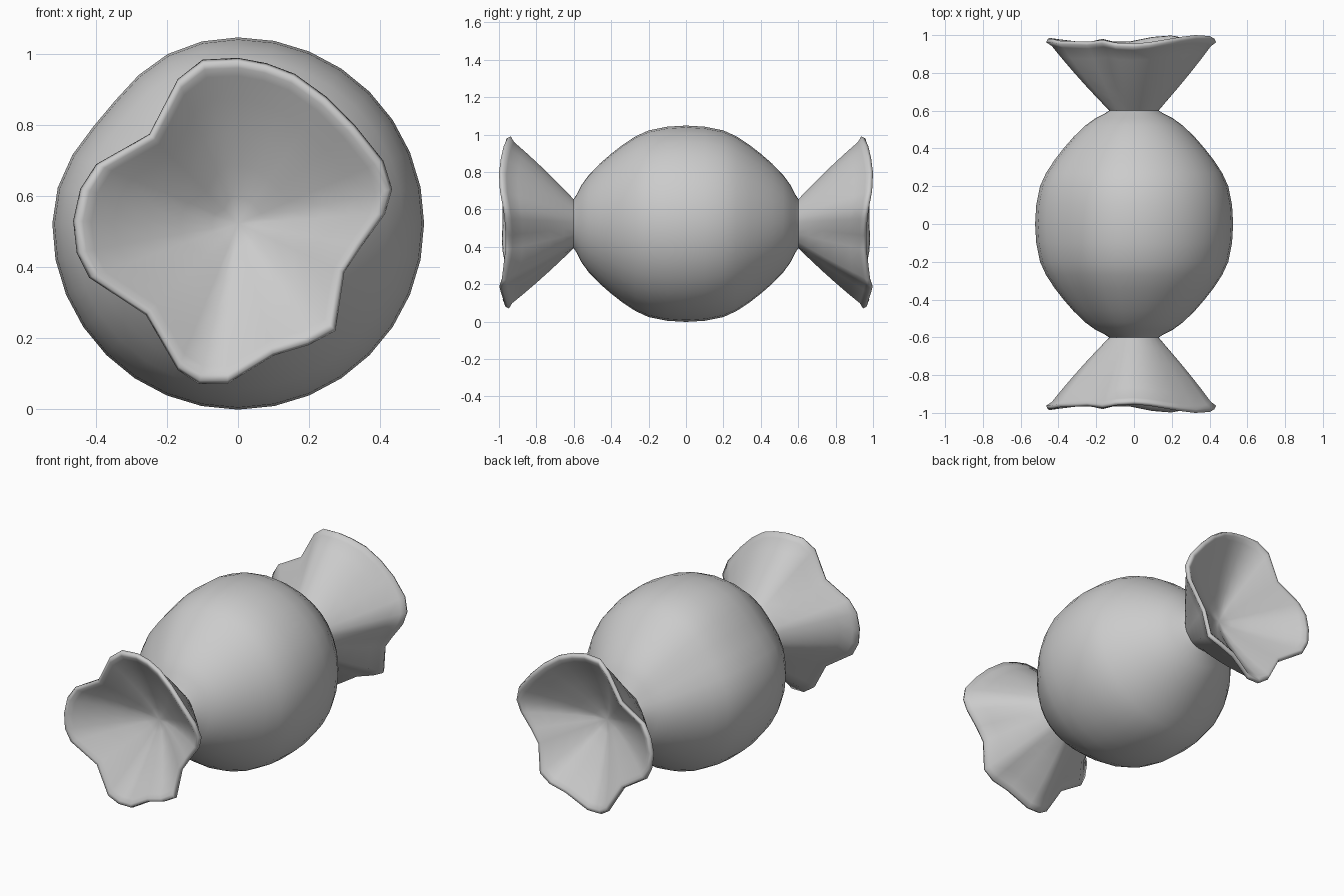
import bpy, bmesh, math

if "Cube" in bpy.data.objects:
    bpy.data.objects.remove(bpy.data.objects["Cube"])

CZ = 0.523          # height of the long axis
NECK = 0.13         # radius where the wrapper is pinched


def loft(name, rings, tip=None):
    """Skin closed rings of equal length; cap the first, end in a tip or a cap."""
    bm = bmesh.new()
    rows = [[bm.verts.new(p) for p in ring] for ring in rings]
    n = len(rows[0])
    for a, b in zip(rows, rows[1:]):
        for i in range(n):
            j = (i + 1) % n
            bm.faces.new((a[i], a[j], b[j], b[i]))
    if tip:
        t = bm.verts.new(tip)
        for i in range(n):
            bm.faces.new((rows[-1][i], rows[-1][(i + 1) % n], t))
    bmesh.ops.recalc_face_normals(bm, faces=bm.faces)
    # make sure the open shell points outwards at its first (outer) band
    bm.faces.ensure_lookup_table()
    f = bm.faces[0]
    c = f.calc_center_median()
    if f.normal.x * c.x + f.normal.z * (c.z - CZ) < 0:
        bmesh.ops.reverse_faces(bm, faces=bm.faces)
    me = bpy.data.meshes.new(name)
    bm.to_mesh(me)
    bm.free()
    for p in me.polygons:
        p.use_smooth = True
    ob = bpy.data.objects.new(name, me)
    bpy.context.collection.objects.link(ob)
    return ob


# Sweet body: round profile along y with a slight flat on the upper left
half = [(0, .525), (.1, .519), (.2, .499), (.27, .467), (.34, .421), (.4, .374),
        (.46, .322), (.52, .26), (.56, .205), (.585, .155), (.605, .125)]
profile = [(-y, r) for y, r in half[:0:-1]] + half
body_rings = []
for y, r in profile:
    ring = []
    for i in range(32):
        a = math.tau * i / 32
        flat = 0.07 * math.exp(-((math.degrees(a) - 140) / 22) ** 2)
        k = r * (1 - flat)
        ring.append((k * math.cos(a), y, CZ + k * math.sin(a)))
    body_rings.append(ring)
loft("sweet_body", body_rings)

# Ruffled rim of the wrapper end: x, z, distance along the axis
rim = [(.435, .62, .98), (.41, .70, .995), (.33, .80, 1.0), (.25, .88, .99),
       (.16, .945, .975), (.08, .975, .962), (0, .99, .955), (-.10, .985, .96),
       (-.17, .93, .975), (-.25, .775, .965), (-.40, .69, .97), (-.445, .62, .98),
       (-.465, .53, .98), (-.455, .44, .985), (-.42, .37, .98), (-.26, .265, .96),
       (-.17, .11, .98), (-.11, .07, .965), (-.03, .07, .965), (.10, .15, .99),
       (.20, .18, .998), (.275, .22, .985), (.30, .385, .965), (.35, .46, .965),
       (.415, .55, .97)]


def outer_ring(t, side, back=0.0):
    """Blend from the round neck (t=0) to the ruffled rim (t=1)."""
    ring = []
    for x, z, y in rim:
        a = math.atan2(z - CZ, x)
        r = NECK + (math.hypot(x, z - CZ) - NECK) * (t + .12 * t * (1 - t))
        ring.append((r * math.cos(a), side * (.6 + (y - back - .6) * t),
                     CZ + r * math.sin(a)))
    return ring


def inner_ring(s, depth, side):
    """Rim scaled by s and sunk by depth (0 = rim, 1 = bottom of the funnel)."""
    return [(x * s, side * (y + (.74 - y) * depth), CZ + (z - CZ) * s)
            for x, z, y in rim]


# Twisted wrapper ends: outer cone, rolled lip, shallow funnel inside
for name, side in (("front_wrapper", -1), ("back_wrapper", 1)):
    rings = [outer_ring(t, side) for t in (0, .15, .35, .55, .75, .9)]
    rings.append(outer_ring(1, side, .018))
    rings += [inner_ring(s, d, side) for s, d in
              ((.98, 0), (.94, .015), (.89, .08), (.75, .28), (.55, .52),
               (.35, .74), (.16, .92))]
    loft(name, rings, (0, side * .74, CZ))
